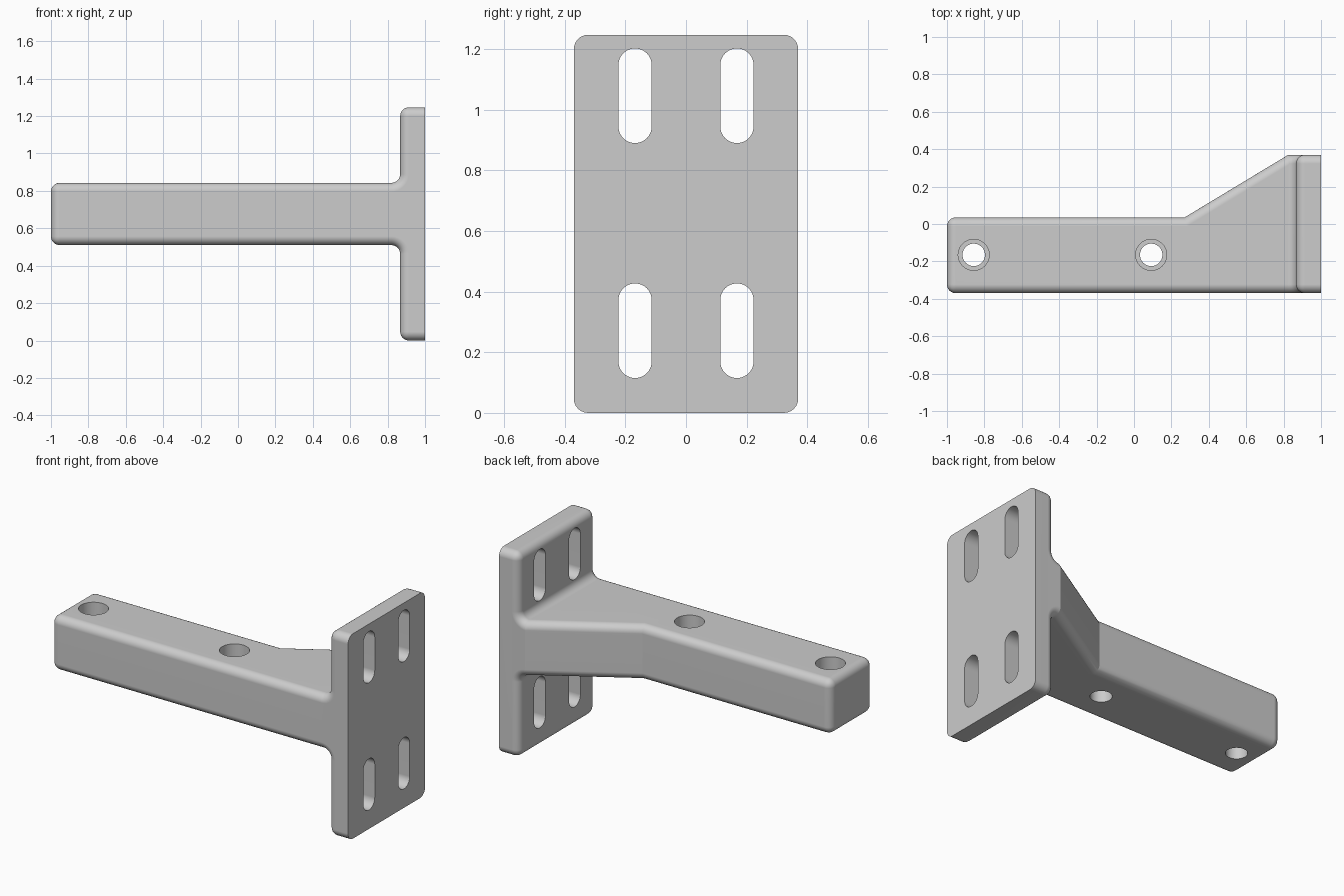
import bpy
import bmesh
from math import sin, cos, pi, radians
from mathutils import Vector

if "Cube" in bpy.data.objects:
    bpy.data.objects.remove(bpy.data.objects["Cube"], do_unlink=True)

R = 0.047                      # shared edge and fillet radius
ARM_LOW, ARM_HIGH = 0.51, 0.843
PLATE_TOP, PLATE_X = 1.247, 0.867
HALF_Y = 0.37

grey = bpy.data.materials.new("light_grey")
grey.use_nodes = True
colour = (0.604, 0.604, 0.604, 1)
grey.diffuse_color = colour
grey.node_tree.nodes["Principled BSDF"].inputs["Base Color"].default_value = colour


def arc(cx, cy, r, start, end, steps):
    """Points along an arc, angles in degrees."""
    angles = [radians(start + (end - start) * i / steps) for i in range(steps + 1)]
    return [(cx + r * cos(a), cy + r * sin(a)) for a in angles]


def prism(name, outline, axis, low, high):
    """Extrude a 2D outline along an axis; outline is in the other two axes."""
    def place(p, d):
        co = list(p)
        co.insert("xyz".index(axis), d)
        return Vector(co)
    bm = bmesh.new()
    base = bm.faces.new([bm.verts.new(place(p, low)) for p in outline])
    moved = bmesh.ops.extrude_face_region(bm, geom=[base], use_keep_orig=True)["geom"]
    shift = place((0, 0), high - low)
    bmesh.ops.translate(bm, vec=shift, verts=[g for g in moved if isinstance(g, bmesh.types.BMVert)])
    bmesh.ops.recalc_face_normals(bm, faces=bm.faces)
    mesh = bpy.data.meshes.new(name)
    bm.to_mesh(mesh)
    bm.free()
    mesh.materials.append(grey)
    ob = bpy.data.objects.new(name, mesh)
    bpy.context.collection.objects.link(ob)
    return ob


def cut(target, cutter):
    """Subtract the cutter and discard it."""
    mod = target.modifiers.new("cut", "BOOLEAN")
    mod.operation = "DIFFERENCE"
    mod.solver = "EXACT"
    mod.object = cutter
    bpy.context.view_layer.objects.active = target
    bpy.ops.object.modifier_apply(modifier=mod.name)
    bpy.data.objects.remove(cutter, do_unlink=True)


# Arm and plate as one T profile with filleted inner corners
fx = PLATE_X - R
profile = [(1, 0), (1, PLATE_TOP), (PLATE_X, PLATE_TOP)]
profile += arc(fx, ARM_HIGH + R, R, 0, -90, 8)
profile += [(-1, ARM_HIGH), (-1, ARM_LOW)]
profile += arc(fx, ARM_LOW - R, R, 90, 0, 8)
profile += [(PLATE_X, 0)]
bracket = prism("mounting_bracket", profile, "y", -HALF_Y, HALF_Y)

# Narrow the arm, leaving a sloped gusset towards the plate
bend, end = Vector((0.27, 0.035)), Vector((0.825, HALF_Y))
beyond = end + (end - bend) * 0.6
side = [(-1.2, bend.y), tuple(bend), tuple(end), tuple(beyond), (-1.2, beyond.y)]
cut(bracket, prism("side_cutter", side, "z", -0.2, 1.5))

# Round every sharp edge except the rim of the mounting face
bm = bmesh.new()
bm.from_mesh(bracket.data)
bmesh.ops.remove_doubles(bm, verts=bm.verts, dist=0.0005)
bmesh.ops.dissolve_limit(bm, angle_limit=0.01, verts=bm.verts, edges=bm.edges)
sharp = [e for e in bm.edges
         if e.calc_face_angle(0) > radians(40)
         and not all(v.co.x > 0.999 for v in e.verts)]
bmesh.ops.bevel(bm, geom=sharp, offset=R, offset_type="OFFSET", segments=6,
                profile=0.5, affect="EDGES", clamp_overlap=False)
bmesh.ops.recalc_face_normals(bm, faces=bm.faces)
bm.to_mesh(bracket.data)
bm.free()

# Four upright slots through the plate
for y in (-0.168, 0.168):
    for low, high in ((0.115, 0.427), (0.89, 1.202)):
        r = 0.055
        slot = arc(y, high - r, r, 0, 180, 20) + arc(y, low + r, r, 180, 360, 20)
        cut(bracket, prism("slot_cutter", slot, "x", 0.8, 1.1))

# Two counterbored screw holes down through the arm
for x in (-0.857, 0.092):
    for r, low in ((0.06, 0.3), (0.083, 0.67)):
        ring = arc(x, -0.165, r, 0, 360, 48)[:-1]
        cut(bracket, prism("hole_cutter", ring, "z", low, 1.0))

# Smooth shading with crisp edges
bpy.ops.object.select_all(action="DESELECT")
bracket.select_set(True)
bpy.context.view_layer.objects.active = bracket
bpy.ops.object.shade_smooth_by_angle(angle=radians(22))
weighted = bracket.modifiers.new("flat_faces", "WEIGHTED_NORMAL")
weighted.keep_sharp = True
